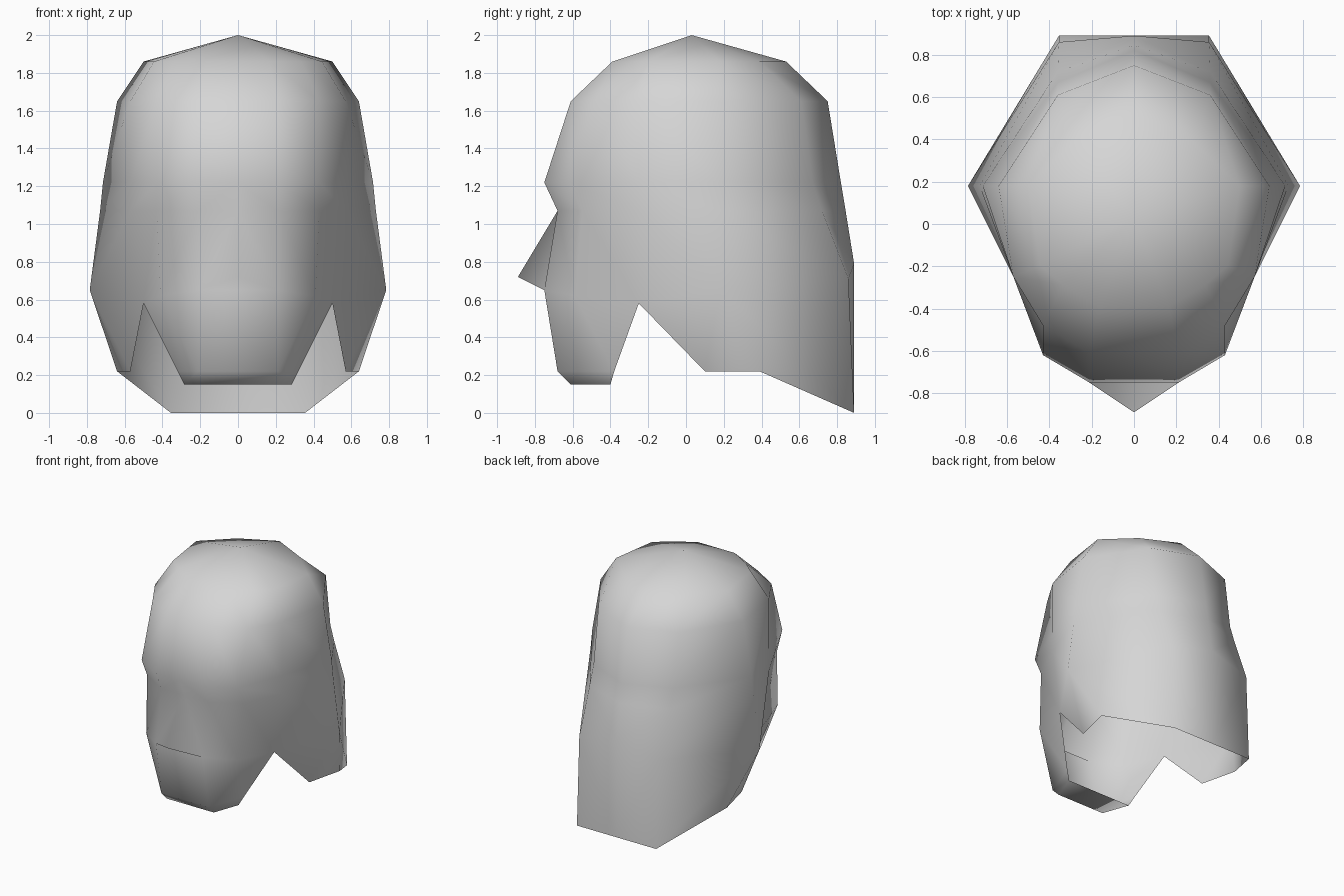
import bpy
import bmesh

default_cube = bpy.data.objects.get("Cube")
if default_cube:
    bpy.data.objects.remove(default_cube, do_unlink=True)

# One plain grey for the whole shell
grey = bpy.data.materials.new("light grey")
grey.use_nodes = True
colour = (0.67, 0.67, 0.67, 1)
grey.diffuse_color = colour
grey.node_tree.nodes["Principled BSDF"].inputs["Base Color"].default_value = colour

bm = bmesh.new()


def vert(x, y, z):
    return bm.verts.new((x, y, z))


def face(*verts):
    return bm.faces.new(verts)


def half_ring(z, front, side, corner, back, scale=1.0):
    """Left half of a head section, from front centre to back centre."""
    plan = [
        (0, front),
        (0.21 * scale, front),
        (0.43 * scale, front + 0.13 * scale),
        (0.57 * scale, -0.25 * scale),
        (side, 0.18),
        corner,
        (0, back),
    ]
    return [vert(x, y, z) for x, y in plan]


def bridge(upper, lower, skip=()):
    for i in range(len(upper) - 1):
        if i not in skip:
            face(upper[i], lower[i], lower[i + 1], upper[i + 1])


# Skull sections from crown to cheek
crown = half_ring(1.86, -0.39, 0.50, (0.28, 0.39), 0.53, scale=0.78)
forehead = half_ring(1.65, -0.61, 0.64, (0.36, 0.61), 0.75)
brow = half_ring(1.22, -0.75, 0.715, (0.36, 0.67), 0.82)
eyes = half_ring(1.07, -0.68, 0.73, (0.36, 0.72), 0.845)
cheek = half_ring(0.65, -0.75, 0.785, (0.355, 0.86), 0.89)

# The cheek section narrows at the front, dips at the notch and rises behind
jowl, notch, side, corner, back = cheek[2:]
jowl.co = (0.41, -0.59, 0.62)
notch.co = (0.50, -0.25, 0.58)
corner.co.z = 0.71
back.co.z = 0.79

apex = vert(0, 0.03, 2)
for a, b in zip(crown, crown[1:]):
    face(apex, a, b)
bridge(crown, forehead)
bridge(forehead, brow)
bridge(brow, eyes)
bridge(eyes, cheek, skip=(0,))

# Wedge nose rising out of the face
tip = vert(0, -0.89, 0.72)
face(eyes[0], cheek[1], eyes[1])
face(eyes[0], tip, cheek[1])
face(cheek[1], tip, cheek[0])

# Jaw, narrowing to a flat chin
jaw = [vert(0, -0.68, 0.22), vert(0.21, -0.68, 0.22), vert(0.32, -0.38, 0.22)]
chin = [vert(0, -0.61, 0.15), vert(0.21, -0.61, 0.15), vert(0.285, -0.40, 0.15)]
chin_back = vert(0, -0.40, 0.15)
face(cheek[0], jaw[0], jaw[1], cheek[1])
face(cheek[1], jaw[1], jowl)
face(jowl, jaw[1], jaw[2])
face(jowl, jaw[2], notch)
bridge(jaw, chin)
face(chin[0], chin_back, chin[2], chin[1])

# Neck guard behind the notch
rim_front = vert(0.57, 0.10, 0.22)
rim_side = vert(0.64, 0.39, 0.22)
rim_corner = vert(0.355, 0.89, 0)
rim_back = vert(0, 0.89, 0)
face(notch, rim_front, side)
face(side, rim_front, rim_side)
face(side, rim_side, rim_corner, corner)
face(corner, rim_corner, rim_back, back)

# Mirror the half shell across x
seam = [tip, cheek[0], jaw[0], chin[0], chin_back]
geometry = bm.verts[:] + bm.edges[:] + bm.faces[:]
bmesh.ops.mirror(bm, geom=geometry, axis="X", merge_dist=0.0001)
bmesh.ops.remove_doubles(bm, verts=bm.verts[:], dist=0.0001)

# Join the halves of the flat mouth, jaw and chin faces
seam_points = [v.co.copy() for v in seam if v.is_valid] or []
seam_edges = [
    e for e in bm.edges
    if len(e.link_faces) == 2
    and all(abs(v.co.x) < 0.001 and v.co.y < -0.3 and v.co.z < 0.8 for v in e.verts)
]
bmesh.ops.dissolve_edges(bm, edges=seam_edges, use_verts=True)
bmesh.ops.recalc_face_normals(bm, faces=bm.faces[:])
for f in bm.faces:
    f.smooth = True

mesh = bpy.data.meshes.new("head_shell")
bm.to_mesh(mesh)
bm.free()
mesh.materials.append(grey)
shell = bpy.data.objects.new("head_shell", mesh)
bpy.context.collection.objects.link(shell)
